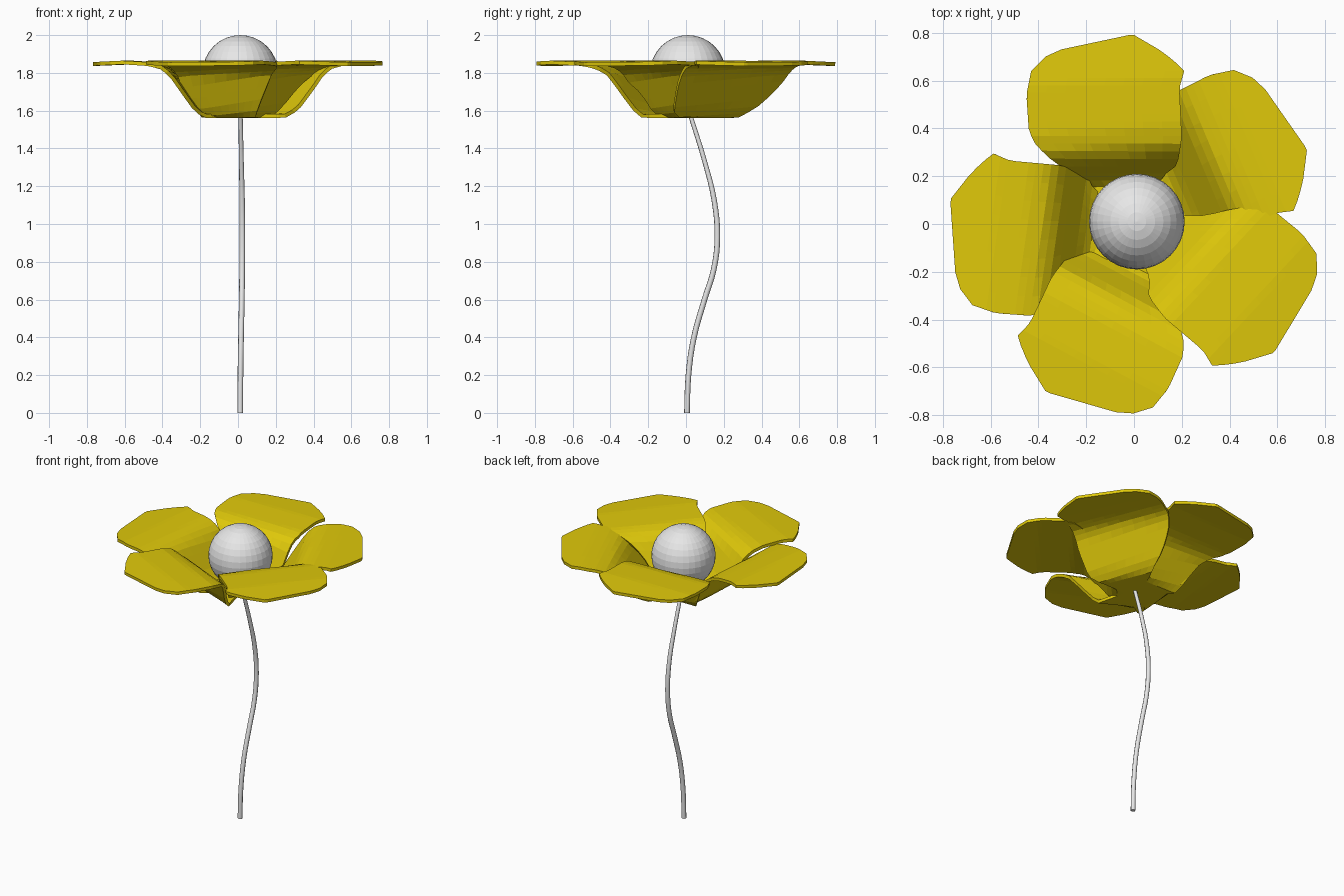
import bpy
import bmesh
from math import radians
from mathutils import Matrix

cube = bpy.data.objects.get("Cube")
if cube:
    bpy.data.objects.remove(cube, do_unlink=True)


def make_material(name, color):
    mat = bpy.data.materials.new(name)
    mat.use_nodes = True
    mat.diffuse_color = color
    mat.node_tree.nodes["Principled BSDF"].inputs["Base Color"].default_value = color
    return mat


yellow = make_material("petal_yellow", (0.74, 0.58, 0.003, 1))
pale = make_material("pale_grey", (0.8, 0.8, 0.8, 1))


def add_mesh(name, bm, mat):
    mesh = bpy.data.meshes.new(name)
    bm.to_mesh(mesh)
    bm.free()
    mesh.materials.append(mat)
    obj = bpy.data.objects.new(name, mesh)
    bpy.context.collection.objects.link(obj)
    return obj


def interpolate(table, x):
    """Piecewise linear value of a table of (x, value) pairs."""
    if x <= table[0][0]:
        return table[0][1]
    for (x0, y0), (x1, y1) in zip(table, table[1:]):
        if x <= x1:
            return y0 + (y1 - y0) * (x - x0) / (x1 - x0)
    return table[-1][1]


# Petal outline: distance outwards, sideways position of each edge
CLOCKWISE_EDGE = [(-0.02, -0.03), (0.1, -0.075), (0.21, -0.12), (0.255, -0.18),
                  (0.36, -0.2), (0.57, -0.19), (0.64, -0.21), (0.67, -0.18),
                  (0.72, -0.12), (0.79, 0.0)]
COUNTER_EDGE = [(-0.02, 0.05), (0.06, 0.1), (0.12, 0.155), (0.2, 0.23), (0.27, 0.34),
                (0.33, 0.41), (0.39, 0.44), (0.54, 0.45), (0.64, 0.43),
                (0.72, 0.35), (0.79, 0.02)]
ROWS, COLUMNS = 27, 8
SKEW = 0.07


def make_petal(name, angle, start, end, shift):
    # The cup wall climbs between start and end, then flattens out
    profile = [(start, 1.572), (start + 0.3 * (end - start), 1.62), (end, 1.79),
               (end + 0.05, 1.83), (end + 0.12, 1.847), (0.6, 1.855), (0.82, 1.845)]
    bm = bmesh.new()
    rows = []
    for r in range(ROWS + 1):
        out = -0.02 + 0.81 * r / ROWS
        low = interpolate(CLOCKWISE_EDGE, out)
        high = interpolate(COUNTER_EDGE, out)
        row = []
        for c in range(COLUMNS + 1):
            side = low + (high - low) * c / COLUMNS
            z = interpolate(profile, out + SKEW * side)
            row.append(bm.verts.new((out + shift, side, z)))
        rows.append(row)
    for a, b in zip(rows, rows[1:]):
        for i in range(COLUMNS):
            bm.faces.new((a[i], b[i], b[i + 1], a[i + 1]))
    bmesh.ops.rotate(bm, verts=bm.verts, matrix=Matrix.Rotation(radians(angle), 3, "Z"))
    petal = add_mesh(name, bm, yellow)
    solid = petal.modifiers.new("thickness", "SOLIDIFY")
    solid.thickness = 0.02
    solid.offset = 0


# Five petals around the centre, some opening wider than others
for petal in (("petal_back_left", 23, 0.21, 0.39, -0.005), ("petal_back", 90, 0.18, 0.28, 0),
              ("petal_right", 172, 0.19, 0.35, -0.018), ("petal_front", 242, 0.18, 0.3, 0),
              ("petal_front_left", 317, 0.11, 0.26, 0.002)):
    make_petal(*petal)

# Round flower centre
bm = bmesh.new()
bmesh.ops.create_uvsphere(bm, u_segments=32, v_segments=16, radius=0.2,
                          matrix=Matrix.Translation((0.012, 0.01, 1.8)))
add_mesh("flower_centre", bm, pale)

# Swaying stem: x, y, z, thickness factor
STEM = [
    (0.012, 0.005, 0, 1), (0.013, 0.013, 0.2, 1), (0.016, 0.042, 0.4, 1),
    (0.02, 0.098, 0.6, 1), (0.022, 0.147, 0.76, 1), (0.023, 0.166, 0.93, 1),
    (0.022, 0.15, 1.12, 0.95), (0.018, 0.102, 1.32, 0.85), (0.013, 0.015, 1.6, 0.75),
]
curve = bpy.data.curves.new("stem", "CURVE")
curve.dimensions = "3D"
curve.bevel_depth = 0.015
curve.bevel_resolution = 2
curve.resolution_u = 4
curve.use_fill_caps = True
spline = curve.splines.new("BEZIER")
spline.bezier_points.add(len(STEM) - 1)
for point, (x, y, z, factor) in zip(spline.bezier_points, STEM):
    point.co = (x, y, z)
    point.radius = factor
    point.handle_left_type = point.handle_right_type = "AUTO"
curve.materials.append(pale)
bpy.context.collection.objects.link(bpy.data.objects.new("stem", curve))
